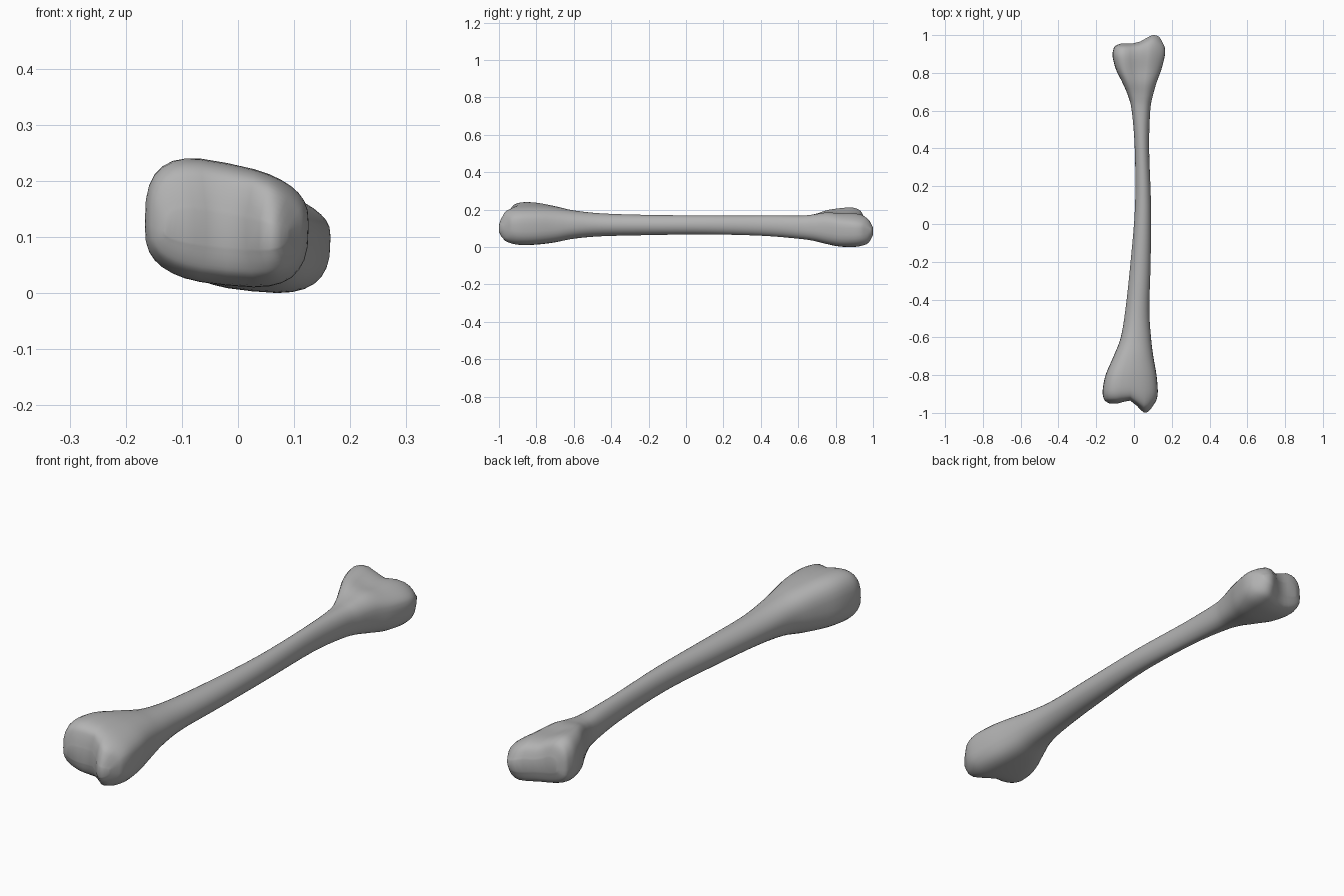
import bpy, bmesh, math

cube = bpy.data.objects.get("Cube")
if cube:
    bpy.data.objects.remove(cube, do_unlink=True)

SIDES, STEPS = 32, 4

# Cross-sections along the bone: y, x min, x max, z min, z max
SECTIONS = [
    (-1.0, -.13, .09, .085, .14),
    (-.985, -.147, .107, .055, .183),
    (-.96, -.16, .12, .033, .215),
    (-.9, -.166, .126, .017, .232),
    (-.8, -.15, .119, .018, .232),
    (-.7, -.108, .102, .028, .218),
    (-.6, -.07, .09, .047, .198),
    (-.45, -.045, .081, .06, .182),
    (-.2, -.018, .088, .066, .174),
    (.1, .006, .09, .07, .171),
    (.4, .004, .08, .063, .17),
    (.6, -.012, .086, .047, .174),
    (.68, -.032, .1, .036, .185),
    (.75, -.062, .12, .02, .2),
    (.82, -.095, .145, .008, .2),
    (.9, -.113, .163, .006, .2),
    (.95, -.11, .163, .014, .19),
    (.98, -.1, .15, .03, .17),
    (1.0, -.07, .135, .07, .13),
]


def bump(x, centre, width):
    return math.exp(-((x - centre) / width) ** 2)


def smoothstep(low, high, value):
    t = min(max((value - low) / (high - low), 0), 1)
    return t * t * (3 - 2 * t)


def spline(p, q, r, s, t):
    """Catmull-Rom curve from q to r."""
    return q + .5 * t * (r - p + t * (2 * p - 5 * q + 4 * r - s + t * (3 * (q - r) + s - p)))


def smooth_sections():
    last = len(SECTIONS) - 1
    for i in range(last):
        group = [SECTIONS[min(max(i + k, 0), last)] for k in (-1, 0, 1, 2)]
        for step in range(STEPS):
            yield [spline(*column, step / STEPS) for column in zip(*group)]
    yield SECTIONS[last]


def rounded(value, power):
    return math.copysign(abs(value) ** power, value)


def bone_point(section, angle):
    y, x0, x1, z0, z1 = section
    end = smoothstep(.45, .85, abs(y))
    power = 1 - .32 * end
    c, s = rounded(math.cos(angle), power), rounded(math.sin(angle), power)
    offset = c * (x1 - x0) / 2
    x = (x0 + x1) / 2 + offset
    z = (z0 + z1) / 2 + s * (z1 - z0) / 2
    # Slanted top and underside of the two swollen ends
    slope = (.2 if y < 0 else .3) if s > 0 else .1
    z -= slope * offset * abs(s) * end
    # Saddle between the back lobes
    if y > 0 and s > 0:
        z -= .018 * s * end * bump(x, .015, .04)
    # Uneven lobes and the notch at each tip
    if y < 0:
        reach = .95 + .05 * bump(x, .06, .04) - .018 * bump(x, -.03, .03)
    else:
        reach = .955 + .045 * bump(x, .105, .06)
    t = max(abs(y) - .75, 0) / .25
    y -= math.copysign((1 - reach) * t * t, y)
    return x, y, z


# Bone shaft with both ends
bm = bmesh.new()
rings = [[bm.verts.new(bone_point(sec, math.tau * k / SIDES)) for k in range(SIDES)]
         for sec in smooth_sections()]
for a, b in zip(rings, rings[1:]):
    for k in range(SIDES):
        n = (k + 1) % SIDES
        bm.faces.new((a[k], a[n], b[n], b[k]))

# Tips closed with strips that follow the notches
for ring in (rings[0], rings[-1]):
    half = SIDES // 2
    for k in range(half):
        strip = [ring[k], ring[k + 1], ring[-k - 1], ring[-k % SIDES]]
        bm.faces.new(list(dict.fromkeys(strip)))

lift = min(v.co.z for v in bm.verts)
for v in bm.verts:
    v.co.z -= lift
bmesh.ops.recalc_face_normals(bm, faces=bm.faces)
for face in bm.faces:
    face.smooth = True

mesh = bpy.data.meshes.new("bone")
bm.to_mesh(mesh)
bm.free()
bone = bpy.data.objects.new("bone", mesh)
bpy.context.collection.objects.link(bone)

# Plain grey surface
grey = bpy.data.materials.new("bone grey")
grey.use_nodes = True
colour = (.45, .45, .45, 1)
grey.diffuse_color = colour
shader = next(n for n in grey.node_tree.nodes if n.type == 'BSDF_PRINCIPLED')
shader.inputs["Base Color"].default_value = colour
mesh.materials.append(grey)
